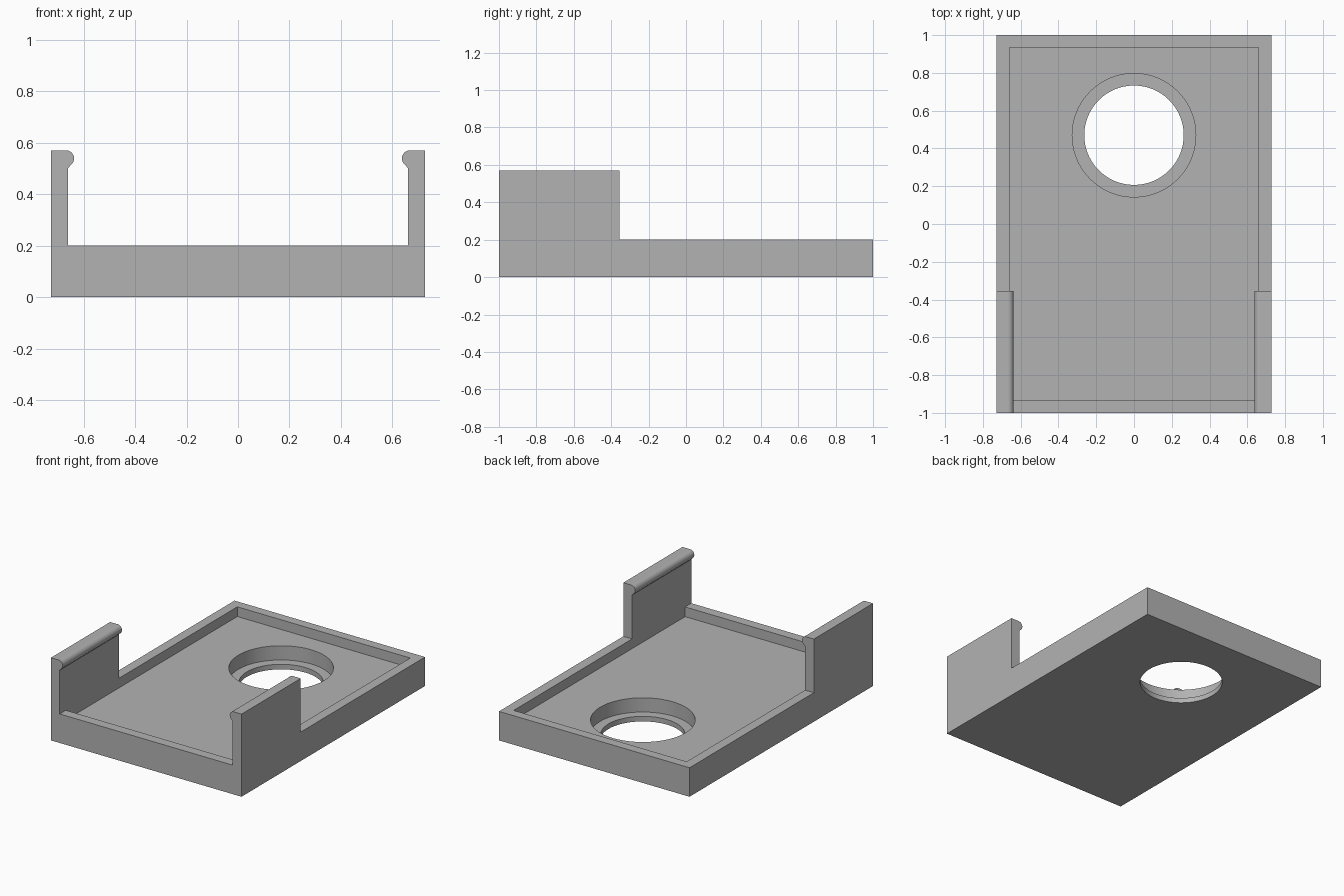
import bpy
import bmesh
from math import radians, sin, cos

if "Cube" in bpy.data.objects:
    bpy.data.objects.remove(bpy.data.objects["Cube"], do_unlink=True)

HALF_W, INNER = 0.727, 0.66          # outer and inner half width
RIM, FLOOR, LEDGE, TOP = 0.2, 0.133, 0.035, 0.57
HOLE_Y = 0.47

grey = bpy.data.materials.new("plain grey")
grey.use_nodes = True
grey.diffuse_color = (0.45, 0.45, 0.45, 1)
grey.node_tree.nodes["Principled BSDF"].inputs["Base Color"].default_value = (0.45, 0.45, 0.45, 1)


def prism(name, outline, vec):
    """Extrude a closed outline along a vector."""
    bm = bmesh.new()
    face = bm.faces.new([bm.verts.new(p) for p in outline])
    side = bmesh.ops.extrude_face_region(bm, geom=[face])["geom"]
    bmesh.ops.translate(bm, vec=vec, verts=[v for v in side if isinstance(v, bmesh.types.BMVert)])
    bmesh.ops.recalc_face_normals(bm, faces=bm.faces)
    mesh = bpy.data.meshes.new(name)
    bm.to_mesh(mesh)
    bm.free()
    mesh.materials.append(grey)
    obj = bpy.data.objects.new(name, mesh)
    bpy.context.collection.objects.link(obj)
    return obj


def box(name, x, y0, y1, z0, z1):
    return prism(name, [(-x, y0, z0), (x, y0, z0), (x, y1, z0), (-x, y1, z0)], (0, 0, z1 - z0))


def disc(name, r, z0, z1, n=96):
    ring = [radians(360 * i / n) for i in range(n)]
    return prism(name, [(r * cos(a), HOLE_Y + r * sin(a), z0) for a in ring], (0, 0, z1 - z0))


def activate(obj):
    bpy.ops.object.select_all(action="DESELECT")
    obj.select_set(True)
    bpy.context.view_layer.objects.active = obj


def cut(obj, cutter):
    cutter.hide_render = True
    mod = obj.modifiers.new("cut", "BOOLEAN")
    mod.operation, mod.solver, mod.object = "DIFFERENCE", "EXACT", cutter
    activate(obj)
    bpy.ops.object.modifier_apply(modifier=mod.name)
    bpy.data.objects.remove(cutter, do_unlink=True)


# Tray with a shallow recess and a stepped round hole
tray = box("tray", HALF_W, -1, 1, 0, RIM)
cut(tray, box("recess_cutter", INNER, -0.933, 0.935, FLOOR, 0.4))
cut(tray, disc("counterbore_cutter", 0.327, LEDGE, 0.4))
cut(tray, disc("hole_cutter", 0.263, -0.2, 0.4))

# Side clips: upright walls with a rounded bead along the top inner edge
BEAD_R = 0.031
bead_x, bead_z = 0.668, TOP - BEAD_R
bead = [radians(90 - 135 * i / 18) for i in range(19)]
profile = [(HALF_W, RIM), (HALF_W, TOP)]
profile += [(bead_x - BEAD_R * cos(a), bead_z + BEAD_R * sin(a)) for a in bead]
profile += [(INNER, 0.502), (INNER, RIM)]
clips = [prism(name, [(s * x, -1, z) for x, z in profile], (0, 0.645, 0))
         for name, s in (("left_clip", 1), ("right_clip", -1))]

for obj in [tray] + clips:
    activate(obj)
    bpy.ops.object.shade_smooth_by_angle(angle=radians(30))
